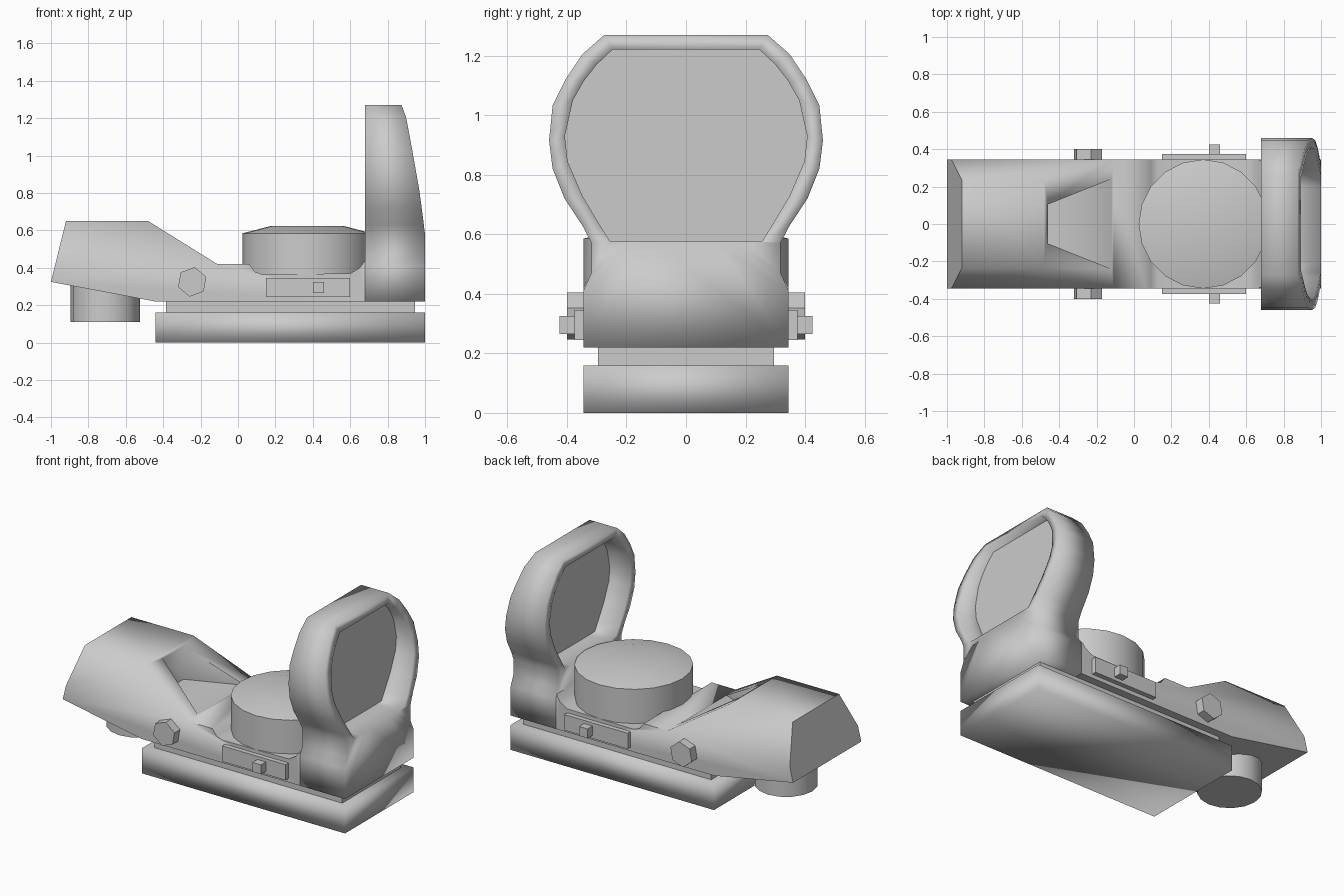
import bpy, bmesh, math
from mathutils import Vector, Matrix

if "Cube" in bpy.data.objects:
    bpy.data.objects.remove(bpy.data.objects["Cube"])

grey = bpy.data.materials.new("matte grey")
grey.diffuse_color = (0.6, 0.6, 0.6, 1)
grey.use_nodes = True
grey.node_tree.nodes["Principled BSDF"].inputs["Base Color"].default_value = grey.diffuse_color


def finish(bm, name, angle=None):
    """Turn a bmesh into an object; angle = sharp limit, 180 = fully smooth."""
    bmesh.ops.recalc_face_normals(bm, faces=bm.faces[:])
    me = bpy.data.meshes.new(name)
    bm.to_mesh(me)
    bm.free()
    ob = bpy.data.objects.new(name, me)
    bpy.context.collection.objects.link(ob)
    me.materials.append(grey)
    if angle:
        smooth(ob, angle)
    return ob


def smooth(ob, angle):
    bpy.ops.object.select_all(action='DESELECT')
    ob.select_set(True)
    bpy.context.view_layer.objects.active = ob
    if angle >= 180:
        bpy.ops.object.shade_smooth()
    else:
        bpy.ops.object.shade_smooth_by_angle(angle=math.radians(angle))


def prism(points, offset):
    """Extrude a closed 3D polygon by an offset vector."""
    bm = bmesh.new()
    face = bm.faces.new([bm.verts.new(p) for p in points])
    ext = bmesh.ops.extrude_face_region(bm, geom=[face])
    bmesh.ops.translate(bm, vec=offset,
                        verts=[g for g in ext['geom'] if isinstance(g, bmesh.types.BMVert)])
    return bm


def box(name, x0, x1, y0, y1, z0, z1, angle=None):
    pts = [(x0, y0, z0), (x1, y0, z0), (x1, y1, z0), (x0, y1, z0)]
    return finish(prism(pts, (0, 0, z1 - z0)), name, angle)


def lathe(name, cx, profile, n, angle):
    """Stack of rings (radius, z) around a vertical axis, capped."""
    bm = bmesh.new()
    rings = [[bm.verts.new((cx + r * math.cos(2 * math.pi * i / n),
                            r * math.sin(2 * math.pi * i / n), z)) for i in range(n)]
             for r, z in profile]
    for a, b in zip(rings, rings[1:]):
        for i in range(n):
            j = (i + 1) % n
            bm.faces.new((a[i], a[j], b[j], b[i]))
    bm.faces.new(rings[0])
    bm.faces.new(rings[-1])
    return finish(bm, name, angle)


# mounting plate and the narrower neck above it
box("mount_plate", -0.44, 1.0, -0.345, 0.345, 0, 0.16, 180)
box("mount_neck", -0.385, 0.945, -0.295, 0.295, 0.155, 0.225)

# main body: side profile with chamfered rear hump
side = [(-1, .325), (-.44, .22), (.68, .22), (.68, .44), (.65, .40), (.60, .37), (.13, .365),
        (.09, .38), (.06, .42), (-.11, .42), (-.48, .65), (-.92, .65)]
bm = prism([(x, -.345, z) for x, z in side], (0, .69, 0))
for s in (-1, 1):
    cut = bmesh.ops.bisect_plane(bm, geom=bm.verts[:] + bm.edges[:] + bm.faces[:], dist=1e-5,
                                 plane_co=(0, s * .345, .42), plane_no=(0, s * .23, .11),
                                 clear_outer=True)
    bmesh.ops.holes_fill(bm, edges=[e for e in bm.edges if e.is_boundary])
# keep the part ahead of the hump below the chamfer start
body = finish(bm, "main_body")

# flared emitter notch cut into the hump's slope
notch = [(-.46, -.105), (-.05, -.268), (-.05, .268), (-.46, .105)]
cutter = finish(prism([(x, y, .425) for x, y in notch], (0, 0, .4)), "notch_cutter")
cutter.hide_render = True
mod = body.modifiers.new("notch", 'BOOLEAN')
mod.operation = 'DIFFERENCE'
mod.solver = 'EXACT'
mod.object = cutter
bpy.context.view_layer.objects.active = body
bpy.ops.object.modifier_apply(modifier=mod.name)
bpy.data.objects.remove(cutter, do_unlink=True)
smooth(body, 70)

# lens hood: outer and inner half outlines (y, z), matched point for point
outer = [(.274, 1.27), (.348, 1.205), (.405, 1.12), (.448, 1.033), (.46, .915), (.448, .82),
         (.408, .72), (.348, .629), (.318, .572), (.318, .47), (.345, .41), (.345, .22)]
inner = [(.247, 1.22), (.30, 1.17), (.343, 1.115), (.38, 1.05), (.407, .93), (.398, .846),
         (.348, .729), (.288, .629), (.255, .575), (.2, .575), (.15, .575), (.1, .575)]


def front_x(z):
    """Curved front face of the hood."""
    curve = [(0, 1), (.58, 1), (.8, .972), (1.0, .937), (1.2, .9), (1.27, .875)]
    for (z0, a), (z1, b) in zip(curve, curve[1:]):
        if z <= z1:
            return a + (b - a) * (z - z0) / (z1 - z0)
    return .875


def full(half):
    return half + [(-y, z) for y, z in reversed(half)]


bm = bmesh.new()
loops = []
for half, front in ((outer, False), (outer, True), (inner, True), (inner, False)):
    loops.append([bm.verts.new((front_x(z) if front else .68, y, z)) for y, z in full(half)])
for k in range(4):
    a, b = loops[k], loops[(k + 1) % 4]
    for i in range(len(a)):
        j = (i + 1) % len(a)
        bm.faces.new((a[i], a[j], b[j], b[i]))
finish(bm, "lens_hood", 180)

# lens pane inside the hood
pane = full(inner[:9])
finish(prism([(.825, y, z) for y, z in pane], (.012, 0, 0)), "lens")

# adjustment turret with sloping top, and battery knob under the rear
lathe("turret", .37, [(.345, .36), (.345, .585), (.19, .625)], 20, 40)
lathe("rear_knob", -.71, [(.185, .11), (.185, .38)], 16, 40)

# side details on both flanks
for s, tag in ((-1, "front"), (1, "back")):
    y0, y1 = sorted((s * .33, s * .375))
    box("side_plate_" + tag, .15, .6, y0, y1, .245, .345)
    y0, y1 = sorted((s * .36, s * .425))
    box("side_button_" + tag, .4, .46, y0, y1, .265, .325)
    hexagon = [(-.245 + .08 * math.cos(math.radians(80 + 60 * i)), s * .32,
                .325 + .08 * math.sin(math.radians(80 + 60 * i))) for i in range(6)]
    finish(prism(hexagon, (0, s * .08, 0)), "side_screw_" + tag)
